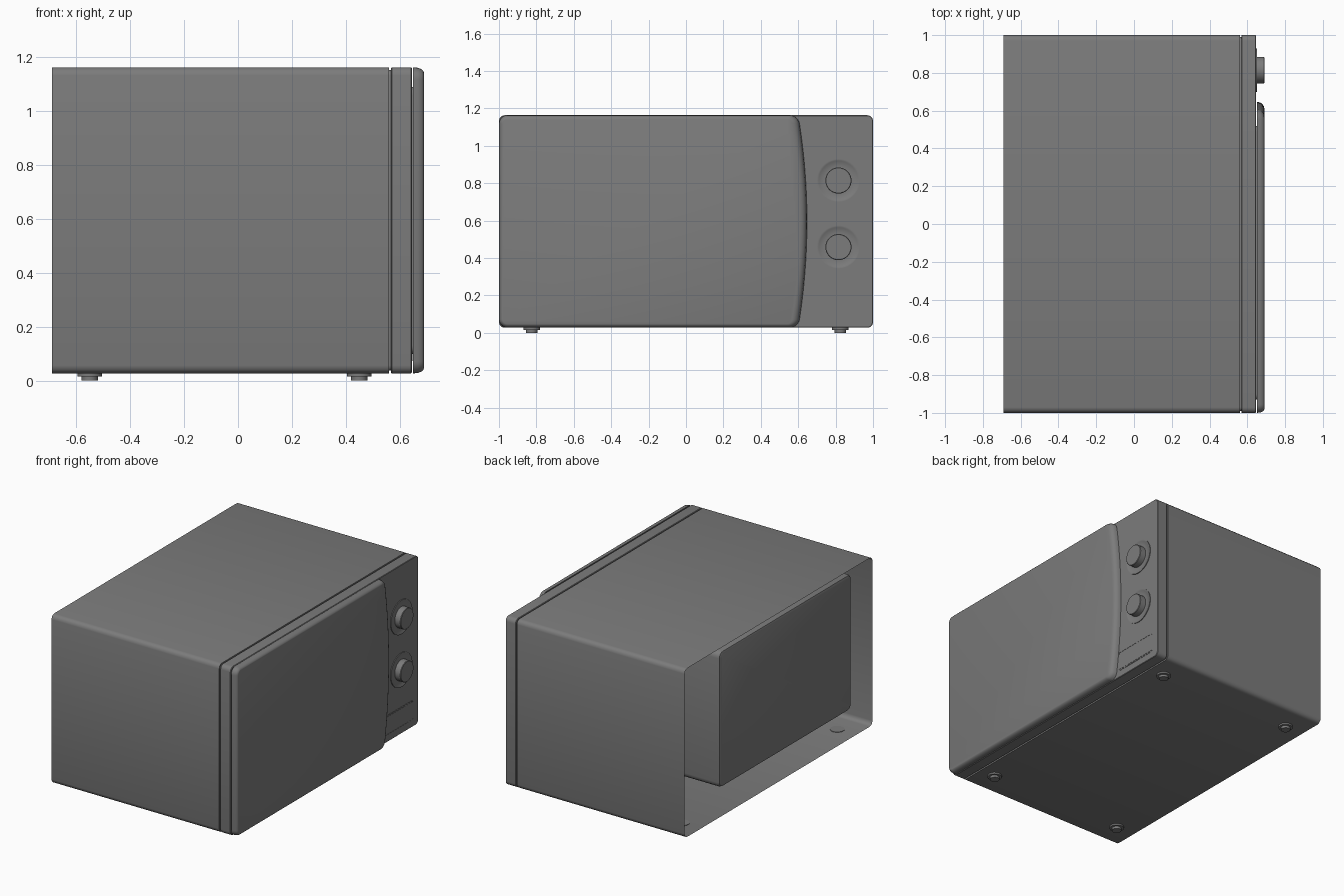
import bpy, bmesh, math

cube = bpy.data.objects.get("Cube")
if cube:
    bpy.data.objects.remove(cube, do_unlink=True)

# Single body colour
grey = bpy.data.materials.new("mid_grey")
grey.use_nodes = True
colour = (0.2, 0.2, 0.2, 1)
grey.diffuse_color = colour
grey.node_tree.nodes["Principled BSDF"].inputs["Base Color"].default_value = colour


def outline(rect, radius, inset, steps, bulge=0, slope=1):
    """Counter-clockwise rounded rectangle in y, z; the +y side may bow outwards."""
    y0, y1, z0, z1 = rect
    y0, y1, z0, z1 = y0 + inset, y1 - inset * slope, z0 + inset, z1 - inset
    r = max(radius - inset, 0.004)
    corners = [(y0 + r, z0 + r, 180), (y1 - r, z0 + r, 270),
               (y1 - r, z1 - r, 0), (y0 + r, z1 - r, 90)]
    pts = []
    for k, (cy, cz, start) in enumerate(corners):
        for s in range(steps + 1):
            a = math.radians(start + 90 * s / steps)
            pts.append((cy + r * math.cos(a), cz + r * math.sin(a)))
        if bulge and k == 1:
            n = 14
            pts += [(y1, z0 + r + (z1 - z0 - 2 * r) * i / n) for i in range(1, n)]
    if bulge:
        mid, half = (z0 + z1) / 2, (z1 - z0) / 2
        pts = [(y + bulge * (1 - ((z - mid) / half) ** 2) if y > (y0 + y1) / 2 else y, z)
               for y, z in pts]
    return pts


def loft(name, layers, rect, radius, steps=4, back=True, front=True, angle=40, **kw):
    """Skin a stack of (x, inset) outlines, optionally capped at each end."""
    bm = bmesh.new()
    rings = [[bm.verts.new((x, y, z)) for y, z in outline(rect, radius, inset, steps, **kw)]
             for x, inset in layers]
    n = len(rings[0])
    for a, b in zip(rings, rings[1:]):
        for i in range(n):
            j = (i + 1) % n
            bm.faces.new((a[i], a[j], b[j], b[i]))
    if back:
        bm.faces.new(rings[0][::-1])
    if front:
        bm.faces.new(rings[-1])
    bmesh.ops.remove_doubles(bm, verts=bm.verts, dist=1e-5)
    mesh = bpy.data.meshes.new(name)
    bm.to_mesh(mesh)
    bm.free()
    mesh.materials.append(grey)
    mesh.shade_smooth()
    mesh.set_sharp_from_angle(angle=math.radians(angle))
    ob = bpy.data.objects.new(name, mesh)
    bpy.context.collection.objects.link(ob)
    return ob


body = (-1, 1, 0.027, 1.163)

# Outer casing, open at the rear, with a recessed seam before the front panel
loft("outer_casing", [(-0.69, 0), (0.56, 0), (0.56, 0.01), (0.57, 0.01)],
     body, 0.03, steps=3, back=False, front=False)

# Front panel
loft("front_panel", [(0.568, 0.003), (0.571, 0), (0.642, 0), (0.645, 0.003)], body, 0.03)

# Cooking chamber, seen through the open rear
loft("cooking_chamber", [(-0.6, 0.018), (-0.595, 0.006), (-0.582, 0), (0.57, 0)],
     (-0.91, 0.5, 0.144, 1.061), 0.04, front=False)

# Door with softened rim and bowed opening edge
loft("door", [(0.65, 0), (0.668, 0.002), (0.681, 0.007), (0.688, 0.014), (0.69, 0.02)],
     (-1, 0.6, 0.027, 1.163), 0.045, steps=6, angle=30, bulge=0.047, slope=1.8)

# Slim spacer holding the door off the panel
loft("door_spacer", [(0.64, 0), (0.655, 0)], (-0.93, 0.52, 0.1, 1.09), 0.03)

# Two dials: shallow dish plus turning knob
for name, z in (("lower_dial", 0.458), ("upper_dial", 0.814)):
    r = 0.115
    loft(name, [(0.64, 0), (0.65, 0), (0.65, 0.008), (0.647, 0.012), (0.647, 0.045),
                (0.687, 0.045), (0.69, 0.048)],
         (0.815 - r, 0.815 + r, z - r, z + r), r, steps=10)

# Door release button in a thin grooved frame
loft("release_button", [(0.64, 0), (0.647, 0), (0.647, 0.005), (0.6455, 0.005),
                        (0.6455, 0.009), (0.647, 0.009)],
     (0.62, 0.945, 0.073, 0.207), 0.014)

# Four stepped feet
for x in (-0.55, 0.45):
    for y in (-0.825, 0.825):
        for part, radius, low, high in (("foot_flange", 0.045, 0.016, 0.03),
                                        ("foot_pad", 0.03, 0, 0.018)):
            bpy.ops.mesh.primitive_cylinder_add(vertices=16, radius=radius, depth=high - low,
                                                location=(x, y, (low + high) / 2))
            foot = bpy.context.object
            foot.name = part
            foot.data.materials.append(grey)
            bpy.ops.object.shade_smooth_by_angle(angle=math.radians(40))
